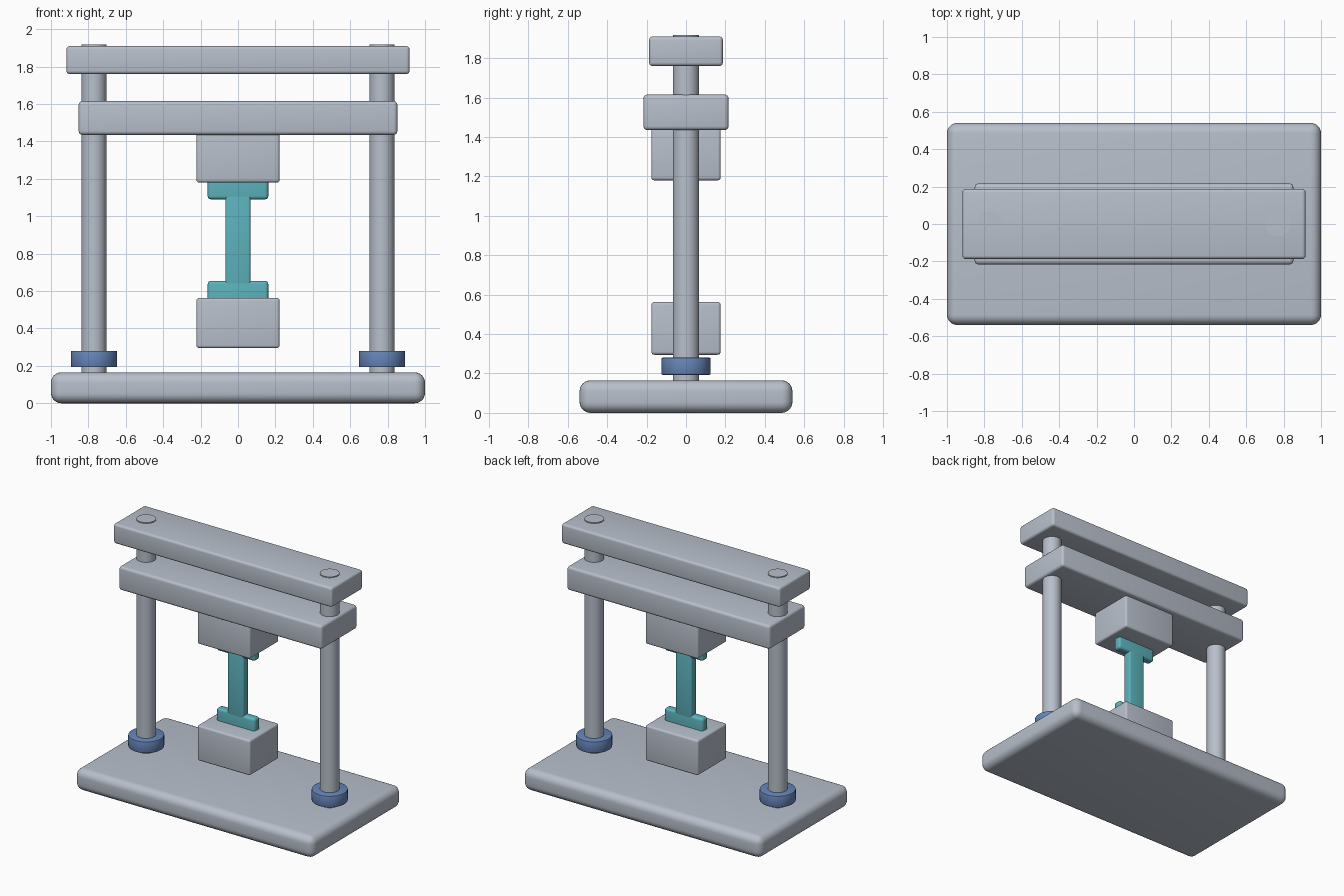
import bpy
import math

if "Cube" in bpy.data.objects:
    bpy.data.objects.remove(bpy.data.objects["Cube"])


def material(name, rgb):
    m = bpy.data.materials.new(name)
    m.diffuse_color = (*rgb, 1.0)
    m.use_nodes = True
    m.node_tree.nodes["Principled BSDF"].inputs["Base Color"].default_value = m.diffuse_color
    return m


STEEL = material("light_steel", (0.48, 0.525, 0.60))
BLUE = material("collar_blue", (0.13, 0.235, 0.48))
TEAL = material("specimen_teal", (0.11, 0.45, 0.51))


def finish(obj, name, mat, bevel, segments):
    """Name, colour, round the edges and smooth the rounded parts."""
    obj.name = name
    obj.data.materials.append(mat)
    if bevel:
        mod = obj.modifiers.new("rounded_edges", 'BEVEL')
        mod.width = bevel
        mod.segments = segments
        mod.limit_method = 'ANGLE'
        mod.angle_limit = math.radians(40)
        bpy.ops.object.modifier_apply(modifier=mod.name)
    bpy.ops.object.shade_smooth_by_angle(angle=math.radians(35))
    return obj


def box(name, half_x, half_y, z0, z1, mat, bevel, segments=4):
    bpy.ops.mesh.primitive_cube_add(size=1, location=(0, 0, (z0 + z1) / 2))
    obj = bpy.context.object
    obj.scale = (2 * half_x, 2 * half_y, z1 - z0)
    bpy.ops.object.transform_apply(location=False, rotation=False, scale=True)
    return finish(obj, name, mat, bevel, segments)


def cylinder(name, x, radius, z0, z1, mat, bevel=0.0):
    bpy.ops.mesh.primitive_cylinder_add(vertices=48, radius=radius, depth=z1 - z0,
                                        location=(x, 0, (z0 + z1) / 2))
    return finish(bpy.context.object, name, mat, bevel, 2)


# Frame: base slab, moving crosshead and top beam
box("base_plate", 1.0, 0.54, 0.0, 0.165, STEEL, 0.055, 6)
box("crosshead", 0.852, 0.216, 1.435, 1.615, STEEL, 0.02)
box("top_beam", 0.917, 0.187, 1.76, 1.91, STEEL, 0.018)

# Columns with a collar near the foot of each
for side, x in (("left", -0.77), ("right", 0.77)):
    cylinder(side + "_column", x, 0.067, 0.12, 1.917, STEEL)
    cylinder(side + "_collar", x, 0.124, 0.193, 0.28, BLUE, 0.005)

# Gripping blocks
box("upper_grip", 0.222, 0.176, 1.18, 1.45, STEEL, 0.015)
box("lower_grip", 0.222, 0.176, 0.295, 0.563, STEEL, 0.015)

# Flat test specimen: two wide tabs joined by a narrow gauge strip
box("upper_specimen_tab", 0.162, 0.032, 1.09, 1.25, TEAL, 0.018)
box("lower_specimen_tab", 0.162, 0.032, 0.50, 0.655, TEAL, 0.018)
box("specimen_gauge", 0.067, 0.032, 0.63, 1.115, TEAL, 0.012)
